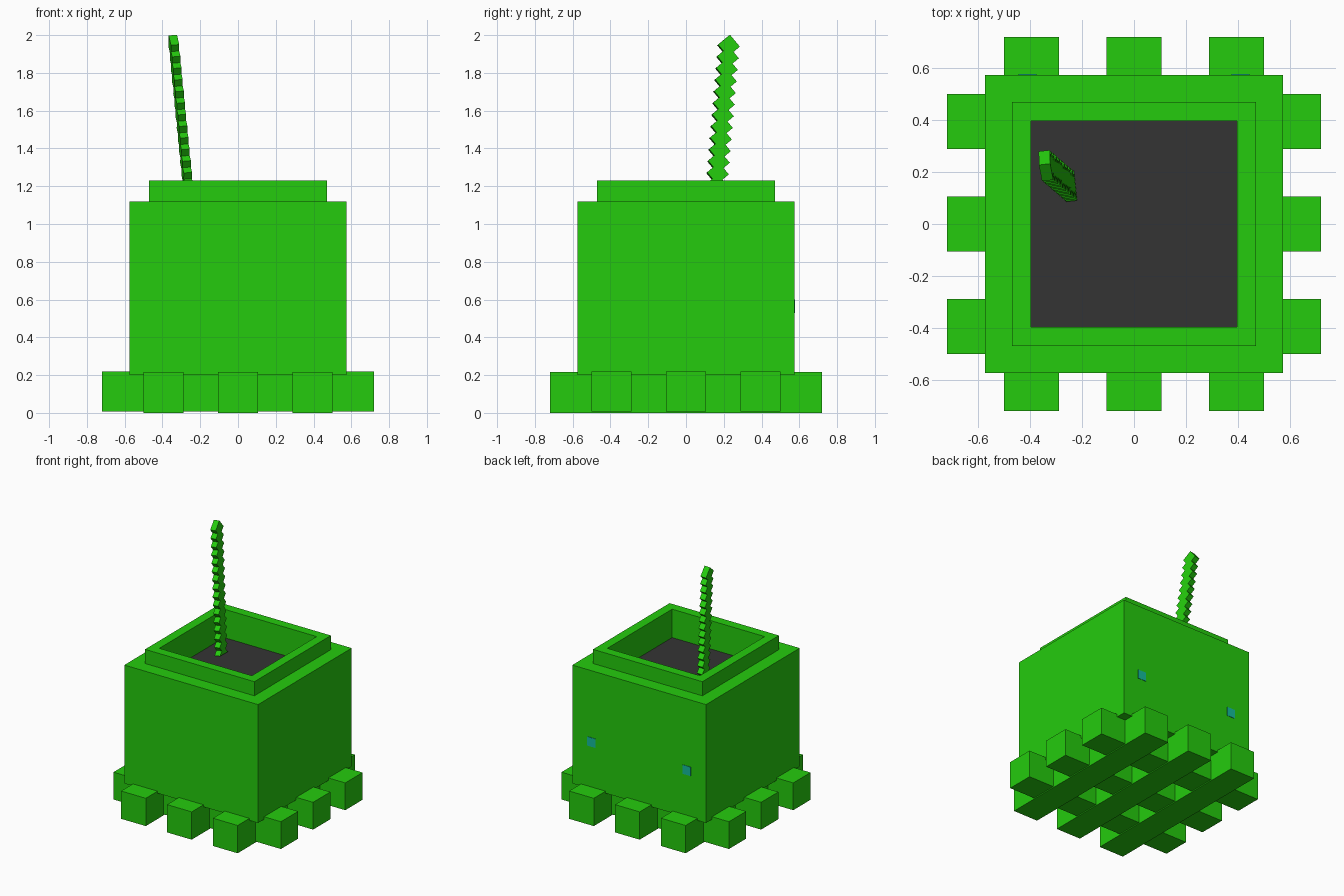
import bpy, bmesh
from mathutils import Matrix, Vector

if "Cube" in bpy.data.objects:
    bpy.data.objects.remove(bpy.data.objects["Cube"], do_unlink=True)


def material(name, rgb):
    m = bpy.data.materials.new(name)
    m.use_nodes = True
    m.diffuse_color = (*rgb, 1)
    m.node_tree.nodes["Principled BSDF"].inputs["Base Color"].default_value = (*rgb, 1)
    return m


GREEN = material("bright green", (0.018, 0.6, 0.004))
DARK = material("dark grey", (0.034, 0.034, 0.034))
TEAL = material("teal", (0.007, 0.5, 0.33))


def finish(name, bm, mat):
    bmesh.ops.recalc_face_normals(bm, faces=bm.faces)
    mesh = bpy.data.meshes.new(name)
    bm.to_mesh(mesh)
    bm.free()
    mesh.materials.append(mat)
    obj = bpy.data.objects.new(name, mesh)
    bpy.context.collection.objects.link(obj)
    return obj


def box(name, size, centre, mat):
    bm = bmesh.new()
    bmesh.ops.create_cube(bm, size=1)
    bmesh.ops.scale(bm, vec=size, verts=bm.verts)
    bmesh.ops.translate(bm, vec=centre, verts=bm.verts)
    return finish(name, bm, mat)


def square_lathe(name, profile, mat):
    """Sweep a (half width, height) profile round a square, capping both ends."""
    bm = bmesh.new()
    corners = [(1, 1), (-1, 1), (-1, -1), (1, -1)]
    rings = [[bm.verts.new((sx * w, sy * w, z)) for sx, sy in corners] for w, z in profile]
    for a, b in zip(rings, rings[1:]):
        for i in range(4):
            j = (i + 1) % 4
            bm.faces.new((a[i], a[j], b[j], b[i]))
    bm.faces.new(rings[0])
    bm.faces.new(rings[-1])
    return finish(name, bm, mat)


# Square pot with a stepped rim and a sunken inside
square_lathe("pot_body", [(0.575, 0.2), (0.575, 1.12), (0.47, 1.12), (0.47, 1.23),
                          (0.398, 1.23), (0.398, 0.98)], GREEN)

# Dark contents
box("contents", (0.794, 0.794, 0.03), (0, 0, 0.995), DARK)

# Crossed bars of the base grid
for i, p in enumerate((-0.395, 0, 0.395)):
    box(f"base_bar_across_{i + 1}", (1.44, 0.212, 0.212), (0, p, 0.114), GREEN)
    box(f"base_bar_along_{i + 1}", (0.212, 1.44, 0.216), (p, 0, 0.108), GREEN)

# Small teal spots on the back
for side, sx in (("left", 1), ("right", -1)):
    box(f"{side}_back_spot", (0.07, 0.006, 0.07), (sx * 0.41, 0.575, 0.565), TEAL)

# Leaning stick with a toothed outline
PITCH, HALF, THICK = 0.062, 0.058, 0.044
base, tip = Vector((-0.243, 0.142, 0.98)), Vector((-0.345, 0.23, 2.0))
axis = (tip - base).normalized()
length = (tip - base).length
side = [(HALF, length - HALF)]
while side[-1][1] > PITCH:
    h = side[-1][1]
    side += [(HALF - PITCH / 2, h - PITCH / 2), (HALF, h - PITCH)]
outline = [(0, length)] + side + [(-y, z) for y, z in reversed(side)]

bm = bmesh.new()
face = bm.faces.new([bm.verts.new((-THICK / 2, y, z)) for y, z in outline])
solid = bmesh.ops.extrude_face_region(bm, geom=[face], use_keep_orig=True)
bmesh.ops.translate(bm, vec=(THICK, 0, 0),
                    verts=[v for v in solid["geom"] if isinstance(v, bmesh.types.BMVert)])
across = Vector((-0.12, 1, 0))
across = (across - axis * across.dot(axis)).normalized()
turn = Matrix((across.cross(axis), across, axis)).transposed().to_4x4()
bmesh.ops.transform(bm, matrix=Matrix.Translation(base) @ turn, verts=bm.verts)
finish("stick", bm, GREEN)
